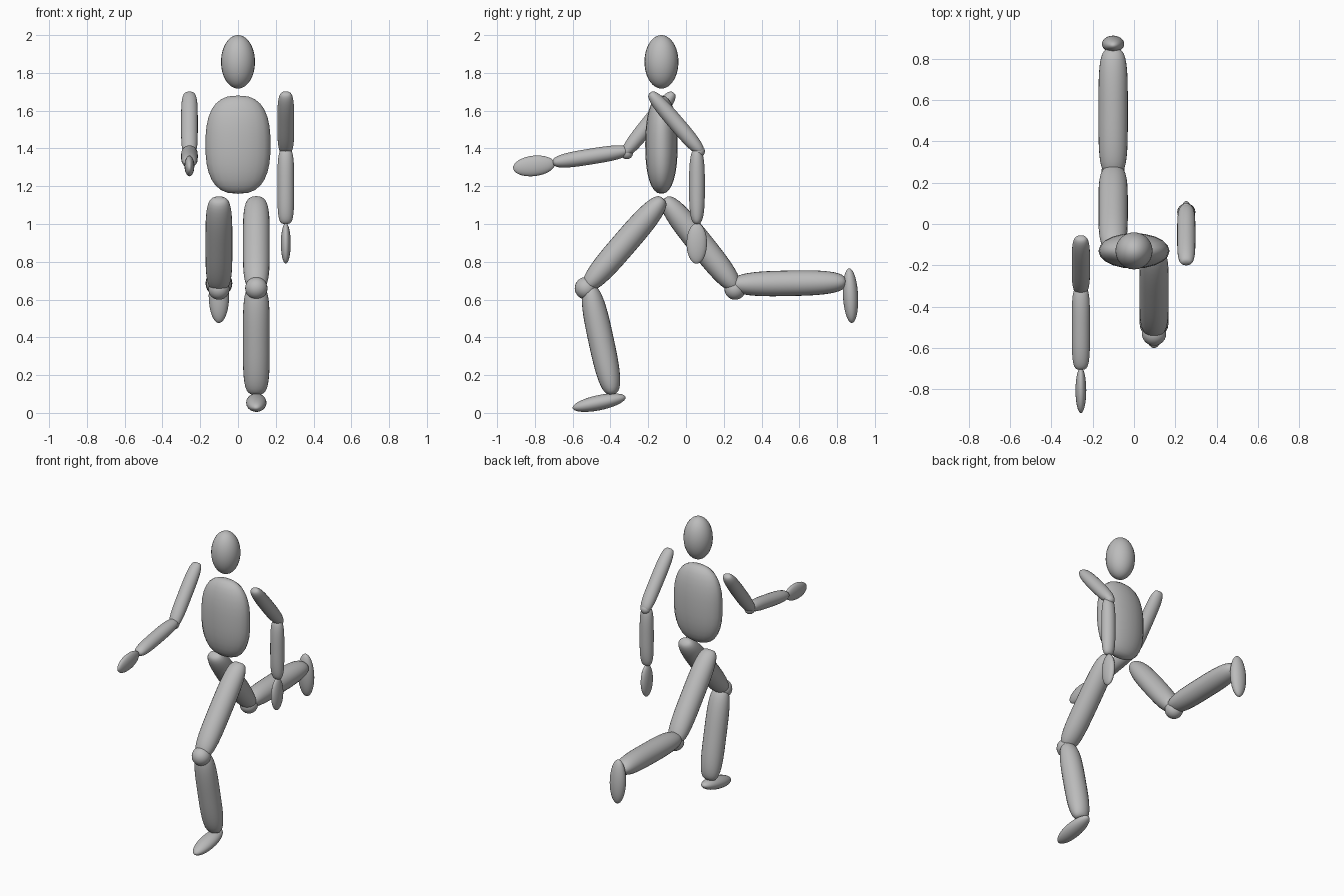
import bpy
import bmesh
from math import atan2, cos, sin, pi
from mathutils import Matrix, Vector

default = bpy.data.objects.get("Cube")
if default:
    bpy.data.objects.remove(default, do_unlink=True)

grey = bpy.data.materials.new("matte grey")
grey.use_nodes = True
grey.diffuse_color = (0.5, 0.5, 0.5, 1)
grey.node_tree.nodes["Principled BSDF"].inputs["Base Color"].default_value = grey.diffuse_color


def taper(t, n):
    return max(0.0, 1 - abs(t) ** n) ** (1 / n)


def blob(name, x, start, end, rx, ry, nx=2, ny=2, sides=24, rings=24):
    """Rounded body running from start to end, both (y, z), with its own
    end bluntness across x (nx) and in the side plane (ny)."""
    a, b = Vector((x, *start)), Vector((x, *end))
    axis = b - a
    place = Matrix.Translation((a + b) / 2) @ Matrix.Rotation(atan2(-axis.y, axis.z), 4, 'X')
    bm = bmesh.new()
    loops = []
    for i in range(1, rings):
        t = -cos(pi * i / rings)
        w, d = rx * taper(t, nx), ry * taper(t, ny)
        loops.append([bm.verts.new((w * cos(2 * pi * k / sides), d * sin(2 * pi * k / sides),
                                    t * axis.length / 2)) for k in range(sides)])
    tips = [bm.verts.new((0, 0, s * axis.length / 2)) for s in (-1, 1)]
    for k in range(sides):
        j = (k + 1) % sides
        for lo, hi in zip(loops, loops[1:]):
            bm.faces.new((lo[k], lo[j], hi[j], hi[k]))
        bm.faces.new((tips[0], loops[0][j], loops[0][k]))
        bm.faces.new((tips[1], loops[-1][k], loops[-1][j]))
    for f in bm.faces:
        f.smooth = True
    bm.transform(place)
    mesh = bpy.data.meshes.new(name)
    bm.to_mesh(mesh)
    bm.free()
    mesh.materials.append(grey)
    obj = bpy.data.objects.new(name, mesh)
    bpy.context.collection.objects.link(obj)


def joint(name, x, y, z, r):
    blob(name, x, (y, z - r), (y, z + r), r, r, rings=16)


def limb(name, x, start, end, r):
    blob(name, x, start, end, r, r * 0.95, 4, 3)


# Head and body
blob("head", 0, (-0.13, 1.717), (-0.13, 2.0), 0.09, 0.09)
blob("torso", 0, (-0.13, 1.16), (-0.13, 1.68), 0.172, 0.086, 2.6, 2.3, 20, 16)

# Left arm swung back, hanging from the elbow
limb("left_upper_arm", 0.253, (-0.19, 1.695), (0.085, 1.375), 0.044)
joint("left_elbow", 0.253, 0.068, 1.385, 0.032)
limb("left_forearm", 0.253, (0.058, 1.4), (0.058, 1.0), 0.044)
blob("left_hand", 0.253, (0.056, 0.79), (0.058, 1.005), 0.026, 0.054)

# Right arm reaching forward
limb("right_upper_arm", -0.257, (-0.065, 1.695), (-0.33, 1.365), 0.044)
joint("right_elbow", -0.257, -0.313, 1.375, 0.032)
limb("right_forearm", -0.257, (-0.3, 1.39), (-0.705, 1.325), 0.044)
blob("right_hand", -0.257, (-0.695, 1.32), (-0.915, 1.295), 0.026, 0.054)

# Left leg stepping forward
limb("left_thigh", 0.097, (-0.12, 1.135), (-0.53, 0.66), 0.071)
joint("left_knee", 0.097, -0.53, 0.66, 0.059)
limb("left_shin", 0.097, (-0.512, 0.675), (-0.388, 0.098), 0.071)
blob("left_foot", 0.097, (-0.6, 0.025), (-0.32, 0.083), 0.054, 0.04)

# Right leg kicked back
limb("right_thigh", -0.101, (-0.115, 1.135), (0.27, 0.655), 0.071)
joint("right_knee", -0.101, 0.26, 0.655, 0.056)
limb("right_shin", -0.101, (0.24, 0.68), (0.848, 0.692), 0.071)
blob("right_foot", -0.101, (0.878, 0.476), (0.864, 0.765), 0.054, 0.04)
